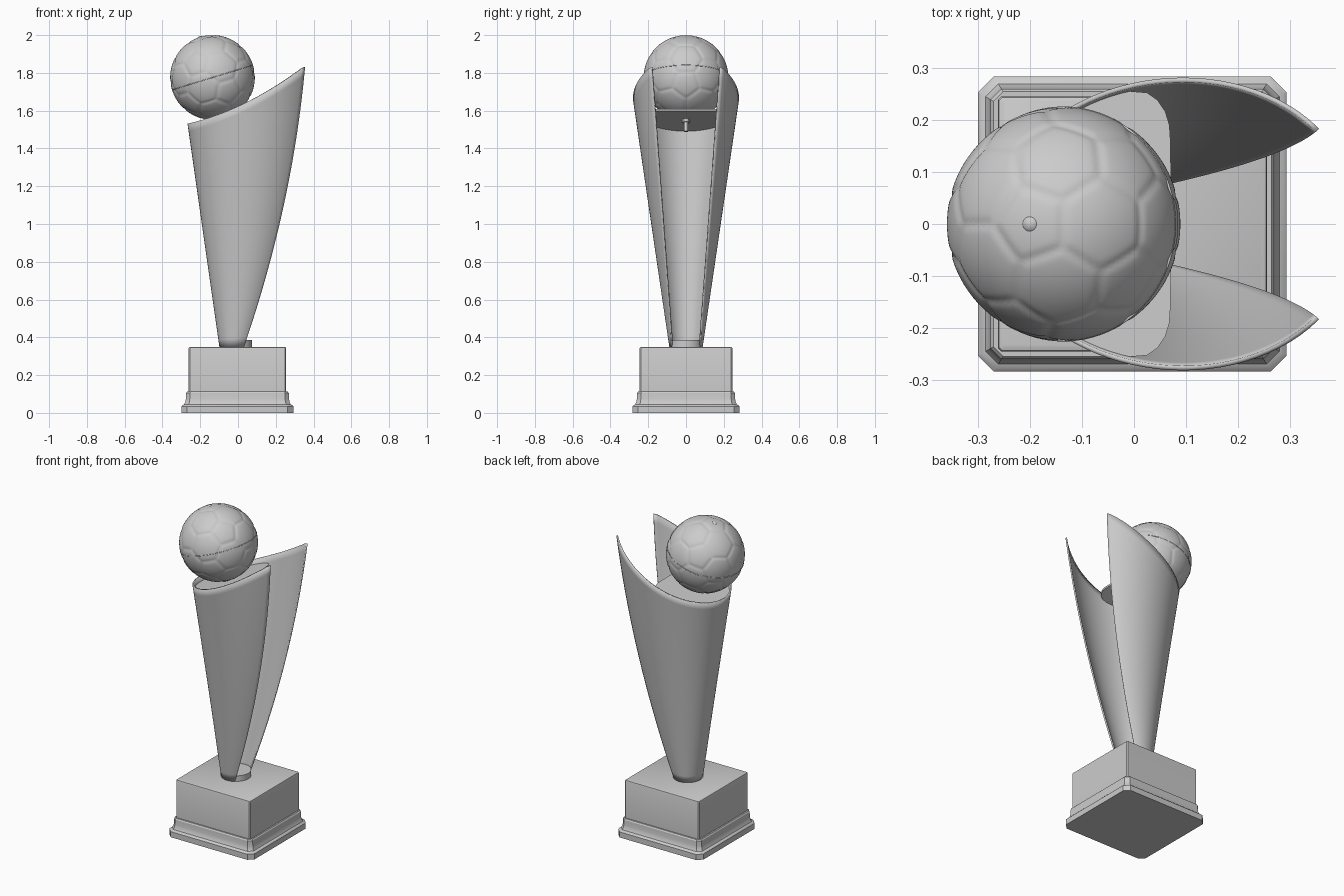
import bpy, bmesh, math
from mathutils import Vector, Matrix

if "Cube" in bpy.data.objects:
    bpy.data.objects.remove(bpy.data.objects["Cube"])


def make(name, verts, faces, smooth=None):
    me = bpy.data.meshes.new(name)
    me.from_pydata([tuple(v) for v in verts], [], faces)
    me.update()
    ob = bpy.data.objects.new(name, me)
    bpy.context.collection.objects.link(ob)
    if smooth:
        shade(ob, smooth)
    return ob


def shade(ob, angle=35):
    bpy.ops.object.select_all(action='DESELECT')
    ob.select_set(True)
    bpy.context.view_layer.objects.active = ob
    bpy.ops.object.shade_smooth_by_angle(angle=math.radians(angle))


def loft(name, rings, smooth=None):
    n = len(rings[0])
    verts = [p for r in rings for p in r]
    faces = [(i * n + j, i * n + (j + 1) % n, (i + 1) * n + (j + 1) % n, (i + 1) * n + j)
             for i in range(len(rings) - 1) for j in range(n)]
    faces += [tuple(reversed(range(n))), tuple(range(len(verts) - n, len(verts)))]
    return make(name, verts, faces, smooth)


def octagon(hx, hy, c, z, cx=-0.003):
    q = [(hx, -hy + c), (hx, hy - c), (hx - c, hy), (-hx + c, hy),
         (-hx, hy - c), (-hx, -hy + c), (-hx + c, -hy), (hx - c, -hy)]
    return [(x + cx, y, z) for x, y in q]


# plinth: moulded foot with clipped corners, and block
foot = [(0, 0), (0, 0.035), (0.006, 0.041), (0.014, 0.045), (0.02, 0.058),
        (0.023, 0.075), (0.024, 0.105), (0.029, 0.112)]
loft("plinth_foot", [octagon(0.296 - d, 0.283 - d, 0.03 - d * 0.4, z) for d, z in foot], 25)
loft("plinth_block", [octagon(0.258 - d, 0.245 - d, 0.006, z)
                      for d, z in [(0, 0.10), (0, 0.342), (0.002, 0.347), (0.008, 0.35)]], 25)


# sweeping open cone: elliptical section from the back point to the two front edges
def section(u, z):
    t = (z - 0.36) / 1.47
    left = -0.10 - 0.21 * t
    b = 0.09 + 0.216 * t
    xe = 0.035 + 0.32 * t * (1 + 0.58 * (1 - t))
    ye = 0.076 + 0.107 * t
    end = math.pi - math.asin(ye / b)
    a = (xe - left) / (1 - math.cos(end))
    return left + a - a * math.cos(u * end), b * math.sin(u * end)


def on_surface(u, height):
    z = 1.6
    for _ in range(25):
        x, y = section(u, z)
        z = height(x)
    return Vector((x, y, z))


def rim(x):
    q = (x + 0.27) / 0.62
    return min(1.83, 1.53 + 0.145 * q + 0.155 * q * q)


COLS, ROWS, Z0 = 72, 30, 0.35
verts = []
for j in range(COLS + 1):
    u = j / COLS * 2 - 1
    top = on_surface(u, rim).z
    for i in range(ROWS + 1):
        z = Z0 + (top - Z0) * i / ROWS
        verts.append((*section(u, z), z))
R = ROWS + 1
faces = [(j * R + i, j * R + i + 1, (j + 1) * R + i + 1, (j + 1) * R + i)
         for j in range(COLS) for i in range(ROWS)]
shell = make("cup_shell", verts, faces)
sol = shell.modifiers.new("thickness", 'SOLIDIFY')
sol.thickness = 0.009
shade(shell, 40)


# tilted tray that carries the ball
def tray_z(x):
    return 1.565 + 0.33 * (x + 0.065)


half = []
for k in range(41):
    p = on_surface(k / 40, tray_z)
    if p.x > 0.0:
        break
    half.append((-0.06 + (p.x + 0.06) * 0.965, p.y * 0.965))
half += [(0.025, 0.252), (0.045, 0.238), (0.06, 0.216), (0.068, 0.19),
         (0.07, 0.16), (0.071, 0.08)]
outline = [(x, -y) for x, y in half[1:]]
outline = half[::-1] + outline
loft("ball_tray", [[(x, y, tray_z(x) + d) for x, y in outline] for d in (-0.012, 0.0)], 35)

# ball frame: axis leans to the left
C = Vector((-0.135, 0, 1.776))
RAD = 0.224
FRAME = Matrix.Translation(C) @ Matrix.Rotation(math.radians(-17), 4, 'Y')

# panel directions: 12 pentagons, 20 hexagons
bm = bmesh.new()
bmesh.ops.create_icosphere(bm, subdivisions=1, radius=1)
turn = Matrix.Rotation(math.pi, 3, 'Z')
panels = [turn @ v.co.normalized() / 2.327 for v in bm.verts]
panels += [turn @ f.calc_center_median().normalized() / 2.267 for f in bm.faces]
bm.free()

# ball with shallow panel grooves
bm = bmesh.new()
bmesh.ops.create_icosphere(bm, subdivisions=6, radius=1)
for v in bm.verts:
    n = v.co.normalized()
    s = sorted((n.dot(p) for p in panels), reverse=True)
    gap = (s[0] - s[1]) / 0.016
    v.co = n * (RAD - 0.0035 * math.exp(-gap * gap * 2))
me = bpy.data.meshes.new("ball")
bm.to_mesh(me)
bm.free()
ball = bpy.data.objects.new("ball", me)
bpy.context.collection.objects.link(ball)
ball.matrix_world = FRAME
shade(ball, 60)

# seam around the ball
bpy.ops.mesh.primitive_torus_add(major_radius=RAD - 0.001, minor_radius=0.0025,
                                 major_segments=96, minor_segments=8)
seam = bpy.context.object
seam.name = "ball_seam"
seam.matrix_world = FRAME
shade(seam, 60)

# knob on top of the ball
bpy.ops.mesh.primitive_uv_sphere_add(segments=24, ring_count=12, radius=0.021)
knob = bpy.context.object
knob.name = "ball_knob"
knob.matrix_world = FRAME @ Matrix.Translation((0, 0, RAD - 0.016))
shade(knob, 60)


def cylinder(name, r, lo, hi, sides, frame):
    bpy.ops.mesh.primitive_cylinder_add(vertices=sides, radius=r, depth=hi - lo)
    ob = bpy.context.object
    ob.name = name
    ob.matrix_world = frame @ Matrix.Translation((0, 0, (lo + hi) / 2))
    shade(ob, 35)


# fixing screw and nut under the tray, and collar at the cup's foot
cylinder("ball_screw", 0.011, -0.30, -0.20, 16, FRAME)
cylinder("screw_nut", 0.022, -0.25, -0.225, 6, FRAME)
cylinder("foot_collar", 0.086, 0.345, 0.385, 48, Matrix.Translation((-0.013, 0, 0)))
